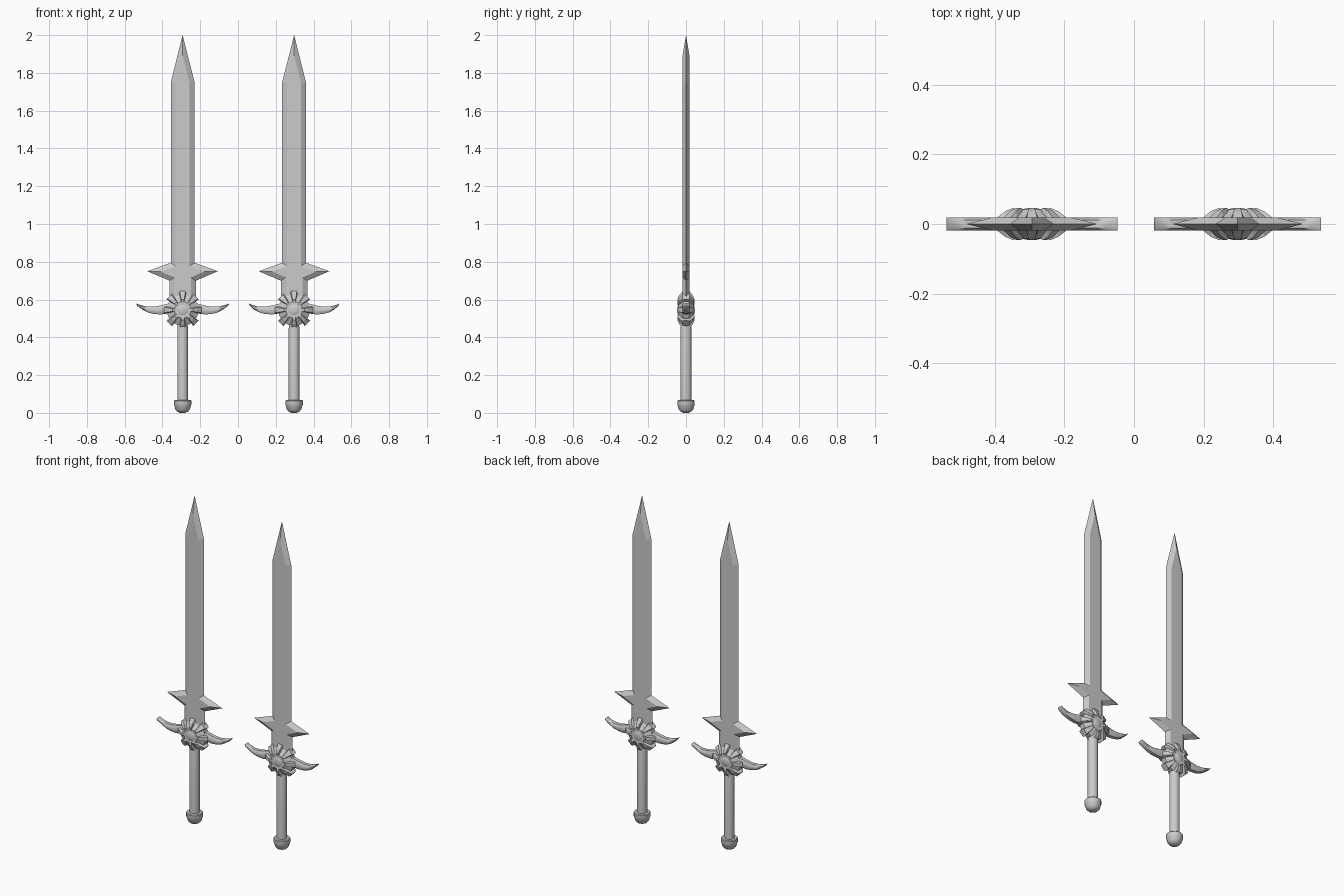
import bpy, bmesh, math
from mathutils import Vector, Matrix

cube = bpy.data.objects.get("Cube")
if cube:
    bpy.data.objects.remove(cube)

steel = bpy.data.materials.new("grey steel")
steel.use_nodes = True
steel.diffuse_color = (0.6, 0.6, 0.6, 1)
steel.node_tree.nodes["Principled BSDF"].inputs["Base Color"].default_value = (0.6, 0.6, 0.6, 1)


def finish(bm, name, cx, smooth=None):
    """Turn a bmesh into a named part, placed at the sword's centre line."""
    bmesh.ops.recalc_face_normals(bm, faces=bm.faces)
    mesh = bpy.data.meshes.new(name)
    bm.to_mesh(mesh)
    bm.free()
    mesh.materials.append(steel)
    ob = bpy.data.objects.new(name, mesh)
    bpy.context.collection.objects.link(ob)
    ob.location.x = cx
    if smooth:
        bpy.ops.object.select_all(action='DESELECT')
        ob.select_set(True)
        bpy.context.view_layer.objects.active = ob
        bpy.ops.object.shade_smooth_by_angle(angle=math.radians(smooth))
    return ob


def loft(bm, rings):
    """Bridge rings of equal length and cap both ends."""
    rows = [[bm.verts.new(p) for p in ring] for ring in rings]
    n = len(rows[0])
    for a, b in zip(rows, rows[1:]):
        for i in range(n):
            j = (i + 1) % n
            bm.faces.new((a[i], a[j], b[j], b[i]))
    bm.faces.new(rows[0])
    bm.faces.new(rows[-1][::-1])


def turned(profile, sides, axis='Z'):
    """Rings for a lathe shape from (radius, height) pairs."""
    rings = []
    for r, h in profile:
        ring = []
        for i in range(sides):
            a = 2 * math.pi * (i + 0.5) / sides
            u, v = r * math.cos(a), r * math.sin(a)
            ring.append((u, v, h) if axis == 'Z' else (u, h, HUB + v))
        rings.append(ring)
    return rings


def inset(points, d):
    """Offset a clockwise outline inward by d with mitred corners."""
    out = []
    for i, p in enumerate(points):
        p = Vector(p)
        e1 = (p - Vector(points[i - 1])).normalized()
        e2 = (Vector(points[(i + 1) % len(points)]) - p).normalized()
        n1, n2 = Vector((e1.y, -e1.x)), Vector((e2.y, -e2.x))
        out.append(p + (n1 + n2) * d / (1 + n1.dot(n2)))
    return out


HUB = 0.545          # height of the guard's centre
HALF = 0.018         # half thickness of blade and wings


def blade(name, cx):
    right = [(0.063, 1.75), (0.063, 0.795), (0.187, 0.75), (0.07, 0.70), (0.07, 0.56)]
    outline = [(0, 2.0)] + right + [(-x, z) for x, z in reversed(right)]
    flat = inset(outline, 0.026)
    bm = bmesh.new()
    loft(bm, [[(p[0], -HALF, p[1]) for p in flat],
              [(x, 0, z) for x, z in outline],
              [(p[0], HALF, p[1]) for p in flat]])
    finish(bm, name, cx)


def wings(name, cx, reach):
    # stations: distance from centre, lower edge, upper edge
    stations = [(0.05, 0.525, 0.58), (0.08, 0.526, 0.578), (0.12, 0.521, 0.568),
                (0.155, 0.524, 0.562), (0.185, 0.532, 0.563), (0.21, 0.545, 0.568),
                (reach - 0.005, 0.566, 0.576), (reach, 0.574, 0.58)]
    section = [(-0.6, 1), (0.6, 1), (1, 0.45), (1, -0.45),
               (0.6, -1), (-0.6, -1), (-1, -0.45), (-1, 0.45)]
    bm = bmesh.new()
    for side in (-1, 1):
        loft(bm, [[(side * x, HALF * u, (lo + hi) / 2 + v * (hi - lo) / 2)
                   for u, v in section] for x, lo, hi in stations])
    finish(bm, name, cx, 40)


def hub(name, cx):
    # low cone on both faces
    half = [(0.044, 0.041), (0.052, 0.034), (0.084, 0.016)]
    bm = bmesh.new()
    loft(bm, turned(half + [(r, -y) for r, y in reversed(half)], 24, 'Y'))
    finish(bm, name + "_hub", cx, 25)

    # eight flared ribs: radius, half thickness, half width
    bm = bmesh.new()
    rib = [(0.03, 0.04, 0.007), (0.054, 0.046, 0.011),
           (0.076, 0.037, 0.016), (0.1, 0.018, 0.021)]
    for k in range(8):
        turn = Matrix.Rotation(k * math.pi / 4, 3, 'Y')
        rings = []
        for r, y, w in rib:
            corners = [(-y, -0.7 * w), (-y, 0.7 * w), (-0.6 * y, w), (0.6 * y, w),
                       (y, 0.7 * w), (y, -0.7 * w), (0.6 * y, -w), (-0.6 * y, -w)]
            rings.append([turn @ Vector((r, a, b)) + Vector((0, 0, HUB)) for a, b in corners])
        loft(bm, rings)
    finish(bm, name + "_ribs", cx)

    # domed gem on front and back
    bm = bmesh.new()
    for side in (-1, 1):
        place = Matrix.Translation((0, side * 0.031, HUB)) @ Matrix.Diagonal((1, 0.42, 1, 1))
        place = place @ Matrix.Rotation(math.pi / 2, 4, 'X')
        bmesh.ops.create_uvsphere(bm, u_segments=20, v_segments=10, radius=0.037, matrix=place)
    finish(bm, name + "_gems", cx, 50)


def hilt(name, cx):
    bm = bmesh.new()
    loft(bm, turned([(0.029, 0.06), (0.029, 0.45), (0.024, 0.48)], 16))
    finish(bm, name + "_grip", cx, 30)
    bm = bmesh.new()
    loft(bm, turned([(0.014, 0), (0.028, 0.006), (0.039, 0.018), (0.044, 0.036),
                     (0.047, 0.042), (0.047, 0.064), (0.043, 0.068), (0.03, 0.069)], 16))
    finish(bm, name + "_pommel", cx, 35)


# the pair of swords
for label, cx, reach in (("right", -0.293, 0.245), ("left", 0.297, 0.239)):
    blade(label + "_blade", cx)
    wings(label + "_guard_wings", cx, reach)
    hub(label + "_guard", cx)
    hilt(label, cx)
